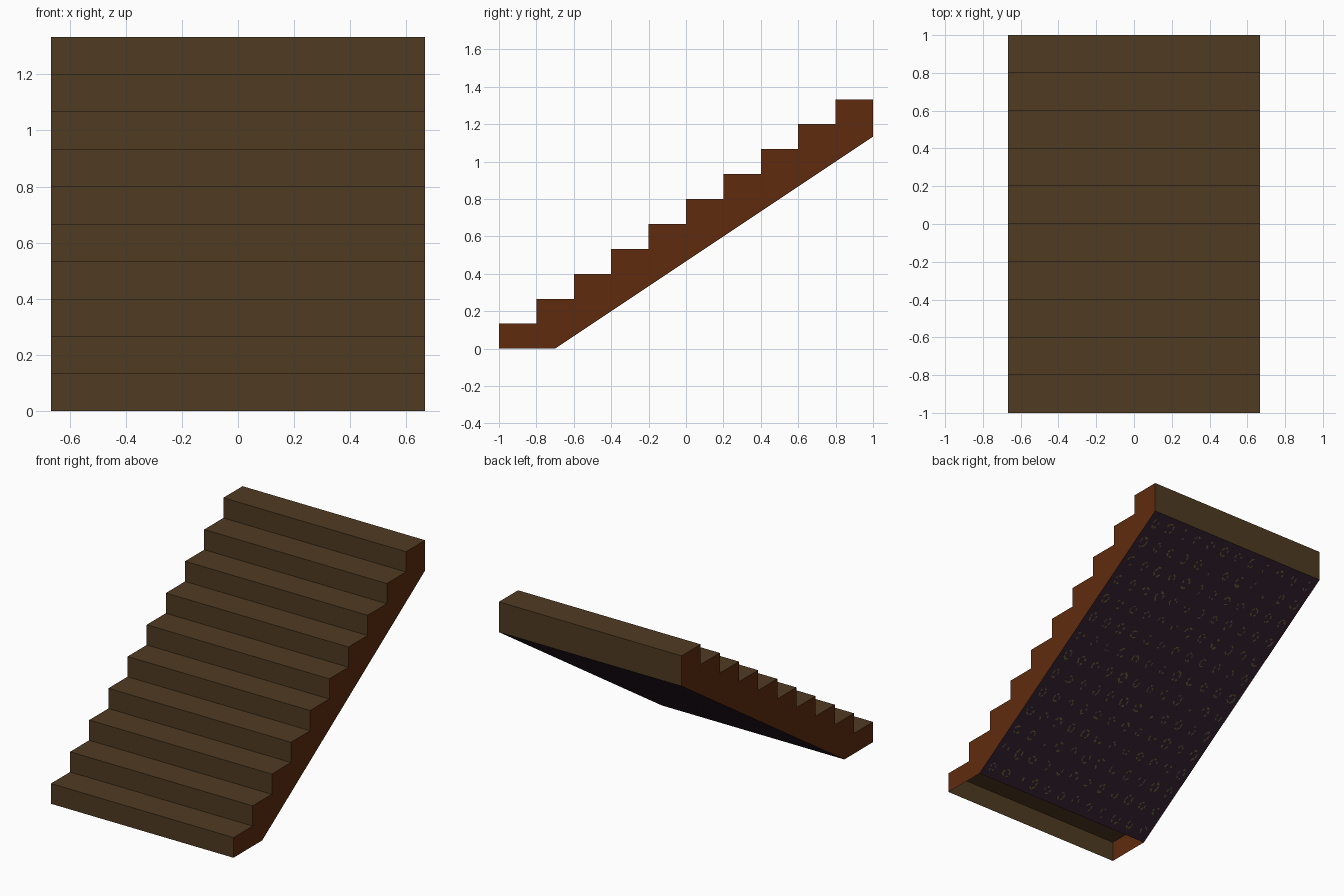
import bpy, math, random
from mathutils import Vector

if "Cube" in bpy.data.objects:
    bpy.data.objects.remove(bpy.data.objects["Cube"])

random.seed(4)
W = 0.667            # half width
N = 10               # number of steps
RUN, RISE = 0.2, 0.4 / 3
TOP = N * RISE
FOOT = (-0.7, 0.0)           # lower end of the sloping underside
HEEL = (1.0, 1.7 * 2 / 3)    # upper end of the sloping underside


def material(name, rgb):
    m = bpy.data.materials.new(name)
    m.diffuse_color = (*rgb, 1)
    m.use_nodes = True
    m.node_tree.nodes["Principled BSDF"].inputs["Base Color"].default_value = m.diffuse_color
    return m


BROWN = material("dark brown wood", (0.078, 0.043, 0.016))
RUST = material("rust brown wood", (0.115, 0.024, 0.0045))
PLUM = material("dark plum", (0.030, 0.014, 0.027))
OLIVE = material("olive fleck", (0.13, 0.095, 0.036))


def build(name, verts, faces, mat):
    me = bpy.data.meshes.new(name)
    me.from_pydata(verts, [], faces)
    me.materials.append(mat)
    ob = bpy.data.objects.new(name, me)
    bpy.context.collection.objects.link(ob)
    return ob


def strip(name, profile, mat):
    """Sweep a (y, z) profile across the full width."""
    verts = [(x, y, z) for y, z in profile for x in (-W, W)]
    faces = [(2 * i, 2 * i + 1, 2 * i + 3, 2 * i + 2) for i in range(len(profile) - 1)]
    return build(name, verts, faces, mat)


# Treads, risers and the back edge, one folded strip (bottom stays open)
steps = [(-1.0, 0.0)]
for i in range(N):
    steps.append((-1 + i * RUN, (i + 1) * RISE))
    steps.append((-1 + (i + 1) * RUN, (i + 1) * RISE))
steps.append(HEEL)
strip("treads_and_risers", steps, BROWN)

# Sloping underside
strip("underside", [HEEL, FOOT], PLUM)

# Saw-toothed side panels
outline = steps + [FOOT]
idx = list(range(len(outline)))
build("left_side", [(-W, y, z) for y, z in outline], [idx], RUST)
build("right_side", [(W, y, z) for y, z in outline], [idx[::-1]], RUST)

# Broken-ring flecks on the underside
a, b = Vector((0, *FOOT)), Vector((0, *HEEL))
along = (b - a).normalized()
across = Vector((1, 0, 0))
normal = Vector((0, along.z, -along.y))
length = (b - a).length
cols, rows = 12, 14
verts, faces = [], []
for r in range(rows):
    for c in range(cols):
        centre = (a + along * length * (r + 0.5) / rows
                  + across * (-W + 2 * W * (c + 0.5) / cols) + normal * 0.002)
        rx, ry = random.uniform(0.02, 0.032), random.uniform(0.03, 0.045)
        for k in range(5):
            if random.random() < 0.25:
                continue
            t0 = k * math.tau / 5 + random.uniform(-0.3, 0.3)
            t1 = t0 + random.uniform(0.5, 1.0)
            thick = random.uniform(0.25, 0.45)
            n = len(verts)
            for t, s in ((t0, 1), (t0, 1 - thick), (t1, 1 - thick), (t1, 1)):
                verts.append(centre + across * rx * s * math.cos(t) + along * ry * s * math.sin(t))
            faces.append((n, n + 1, n + 2, n + 3))
build("underside_flecks", verts, faces, OLIVE)
